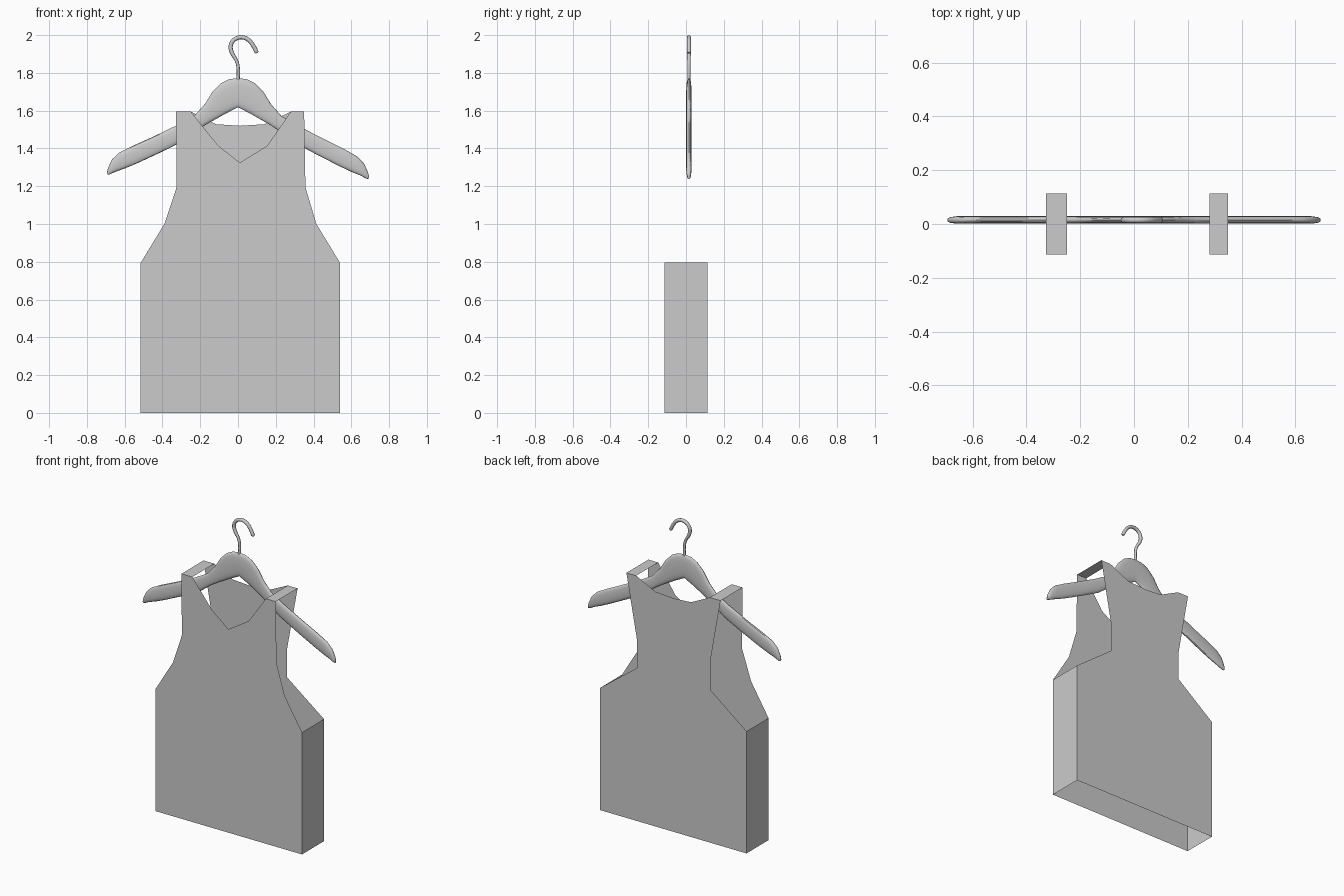
import bpy, bmesh
from math import cos, sin, pi, copysign

if "Cube" in bpy.data.objects:
    bpy.data.objects.remove(bpy.data.objects["Cube"])


def finish(bm, name, smooth=False):
    bmesh.ops.recalc_face_normals(bm, faces=bm.faces)
    me = bpy.data.meshes.new(name)
    bm.to_mesh(me)
    bm.free()
    ob = bpy.data.objects.new(name, me)
    bpy.context.collection.objects.link(ob)
    if smooth:
        bpy.ops.object.select_all(action='DESELECT')
        ob.select_set(True)
        bpy.context.view_layer.objects.active = ob
        bpy.ops.object.shade_smooth_by_angle(angle=0.7)
    return ob


# Vest: two flat panels joined by side strips and shoulder strips, open below
D = 0.113
front = [(-0.515, 0), (0.54, 0), (0.54, 0.795), (0.415, 1.0), (0.357, 1.195),
         (0.35, 1.595), (0.28, 1.595), (0.155, 1.415), (0.01, 1.325),
         (-0.105, 1.415), (-0.25, 1.595), (-0.328, 1.595), (-0.325, 1.195),
         (-0.39, 1.0), (-0.515, 0.795)]
back = list(front)
for i, p in {3: (0.275, 0.995), 4: (0.275, 1.185), 7: (0.14, 1.528), 8: (0.01, 1.52),
             9: (-0.115, 1.528), 12: (-0.255, 1.185), 13: (-0.255, 0.995)}.items():
    back[i] = p
bm = bmesh.new()
f = [bm.verts.new((x, -D, z)) for x, z in front]
b = [bm.verts.new((x, D, z)) for x, z in back]
bm.faces.new(f)
bm.faces.new(b[::-1])
for i, j in ((1, 2), (5, 6), (10, 11), (14, 0)):
    bm.faces.new((f[i], b[i], b[j], f[j]))
finish(bm, "vest")

# Hanger body: rounded sections lofted between upper and lower edge points
HY = 0.015
half = [((0, 1.772), (0, 1.618)), ((.045, 1.767), (.035, 1.60)),
        ((.09, 1.745), (.07, 1.582)), ((.135, 1.70), (.108, 1.56)),
        ((.175, 1.635), (.15, 1.537)), ((.23, 1.573), (.205, 1.503)),
        ((.32, 1.522), (.29, 1.437)), ((.45, 1.457), (.42, 1.37)),
        ((.56, 1.405), (.535, 1.314)), ((.63, 1.368), (.60, 1.285)),
        ((.668, 1.33), (.65, 1.266)), ((.688, 1.285), (.68, 1.251)),
        ((.694, 1.262), (.69, 1.25))]
mirrored = [((-u[0], u[1]), (-l[0], l[1])) for u, l in half[:0:-1]]
stations = mirrored + half
N = 16
bm = bmesh.new()
rings = []
for k, (u, l) in enumerate(stations):
    depth = 0.014 * min(1, 0.45 + 0.28 * min(k, len(stations) - 1 - k))
    ring = []
    for n in range(N):
        a = 2 * pi * n / N
        c = copysign(abs(cos(a)) ** 0.8, cos(a))
        s = copysign(abs(sin(a)) ** 0.8, sin(a))
        t = 0.5 + 0.5 * c
        x = l[0] + (u[0] - l[0]) * t
        z = l[1] + (u[1] - l[1]) * t - 0.024 * x * abs(x)
        ring.append(bm.verts.new((x, HY + depth * s, z)))
    rings.append(ring)
for r, q in zip(rings, rings[1:]):
    for n in range(N):
        m = (n + 1) % N
        bm.faces.new((r[n], r[m], q[m], q[n]))
bm.faces.new(rings[0])
bm.faces.new(rings[-1])
finish(bm, "hanger_body", smooth=True)

# Hanger hook: bent metal rod
path = [(0, 1.75), (0, 1.835), (-.01, 1.868), (-.029, 1.9), (-.039, 1.935),
        (-.029, 1.966), (-.003, 1.985), (.025, 1.988), (.056, 1.974),
        (.08, 1.945), (.098, 1.91), (.1, 1.905)]
cu = bpy.data.curves.new("hanger_hook", 'CURVE')
cu.dimensions = '3D'
cu.bevel_depth = 0.011
cu.bevel_resolution = 3
cu.resolution_u = 5
cu.use_fill_caps = True
sp = cu.splines.new('BEZIER')
sp.bezier_points.add(len(path) - 1)
for i, (p, (x, z)) in enumerate(zip(sp.bezier_points, path)):
    p.co = (x, HY, z)
    p.handle_left_type = p.handle_right_type = 'AUTO'
    p.radius = 0.8 if i < 3 else 0.6 if i == len(path) - 1 else 1
hook = bpy.data.objects.new("hanger_hook", cu)
bpy.context.collection.objects.link(hook)
